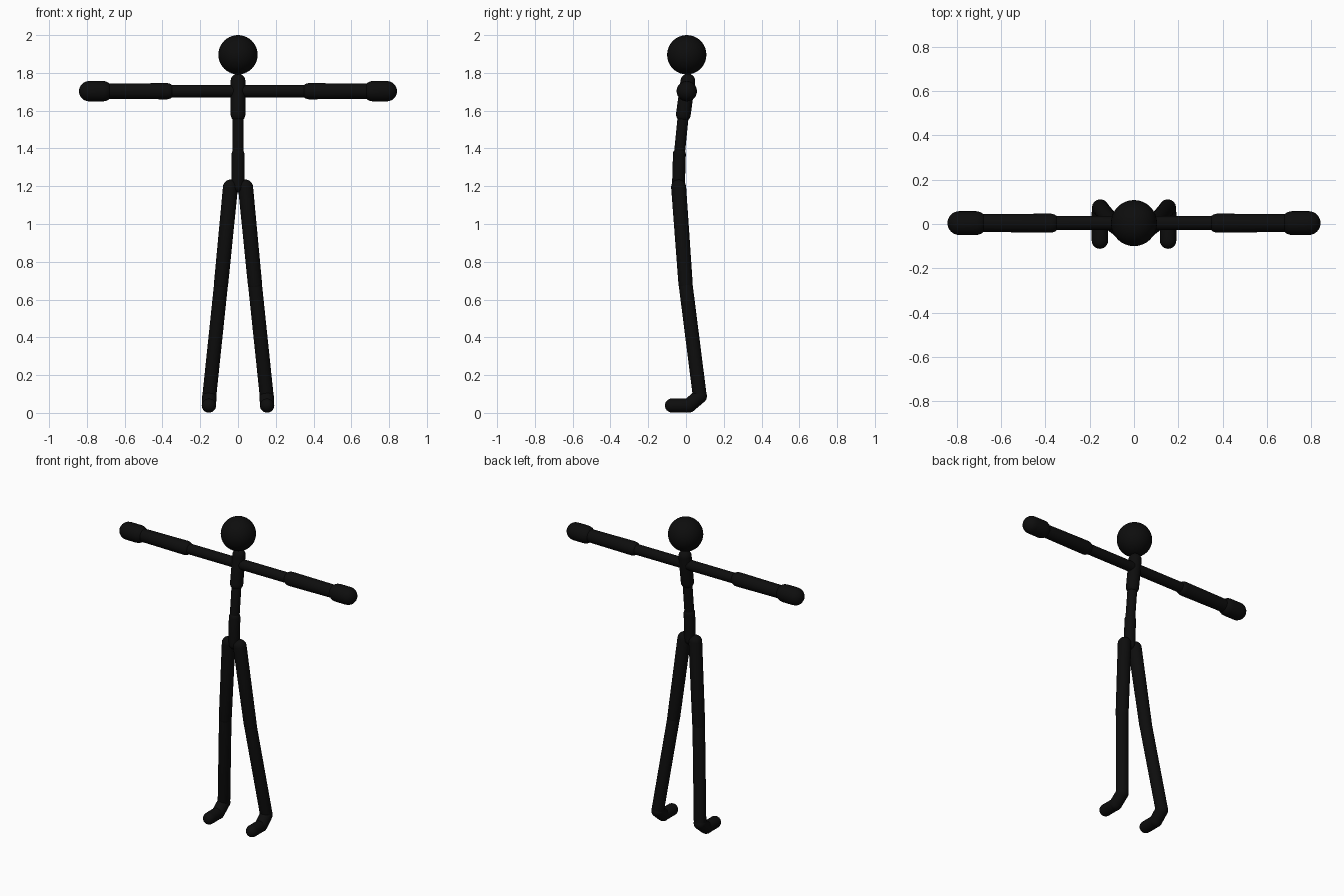
import bpy, bmesh
from math import sin, cos, pi, radians
from mathutils import Vector, Matrix

cube = bpy.data.objects.get("Cube")
if cube:
    bpy.data.objects.remove(cube, do_unlink=True)

# Single near-black material
black = bpy.data.materials.new("matte_black")
black.use_nodes = True
colour = (0.004, 0.004, 0.004, 1)
black.diffuse_color = colour
bsdf = next(n for n in black.node_tree.nodes if n.type == 'BSDF_PRINCIPLED')
bsdf.inputs["Base Color"].default_value = colour
bsdf.inputs["Roughness"].default_value = 0.8
black.roughness = 0.8


def finish(bm, name):
    mesh = bpy.data.meshes.new(name)
    bm.to_mesh(mesh)
    bm.free()
    mesh.materials.append(black)
    for face in mesh.polygons:
        face.use_smooth = True
    obj = bpy.data.objects.new(name, mesh)
    bpy.context.collection.objects.link(obj)
    return obj


def capsule(name, start, end, r0, r1=None, caps=6, sides=24):
    """Rounded limb: a lathed profile laid from start to end."""
    r1 = r1 or r0
    start, end = Vector(start), Vector(end)
    length = (end - start).length
    angles = [pi / 2 * i / caps for i in range(caps + 1)]
    profile = [(r0 * sin(a), -r0 * cos(a)) for a in angles]
    profile += [(r1 * cos(a), length + r1 * sin(a)) for a in angles]
    bm = bmesh.new()
    verts = [bm.verts.new((x, 0, z)) for x, z in profile]
    edges = [bm.edges.new(pair) for pair in zip(verts, verts[1:])]
    bmesh.ops.spin(bm, geom=verts + edges, cent=(0, 0, 0), axis=(0, 0, 1),
                   angle=2 * pi, steps=sides)
    bmesh.ops.remove_doubles(bm, verts=bm.verts, dist=0.0001)
    bmesh.ops.recalc_face_normals(bm, faces=bm.faces)
    turn = (end - start).to_track_quat('Z', 'Y').to_matrix().to_4x4()
    bm.transform(Matrix.Translation(start) @ turn)
    return finish(bm, name)


# Head
bm = bmesh.new()
bmesh.ops.create_uvsphere(bm, u_segments=32, v_segments=20, radius=0.104)
bm.transform(Matrix.Translation((0, 0.004, 1.896)))
finish(bm, "head")

# Spine
capsule("chest", (0, -0.014, 1.58), (0, 0.010, 1.757), 0.039)
capsule("waist", (0, -0.035, 1.37), (0, -0.014, 1.58), 0.029)
capsule("pelvis", (0, -0.040, 1.20), (0, -0.035, 1.37), 0.034)

# Arms and legs
for side, s in (("left", 1), ("right", -1)):
    y, z = 0.004, 1.703
    capsule(side + "_upper_arm", (0, y, z), (s * 0.37, y, z), 0.032)
    capsule(side + "_forearm", (s * 0.377, y, z), (s * 0.68, y, z), 0.043, 0.040)
    capsule(side + "_hand", (s * 0.715, y, z), (s * 0.788, y, z), 0.054)

    hip = (s * 0.040, -0.039, 1.195)
    knee = (s * 0.090, -0.002, 0.68)
    ankle = (s * 0.152, 0.073, 0.088)
    ball = (s * 0.154, 0.015, 0.039)
    toe = (s * 0.154, -0.075, 0.039)
    capsule(side + "_thigh", knee, hip, 0.038, 0.040)
    capsule(side + "_shin", ankle, knee, 0.037)
    capsule(side + "_heel", ankle, ball, 0.038)
    capsule(side + "_foot", ball, toe, 0.037)
